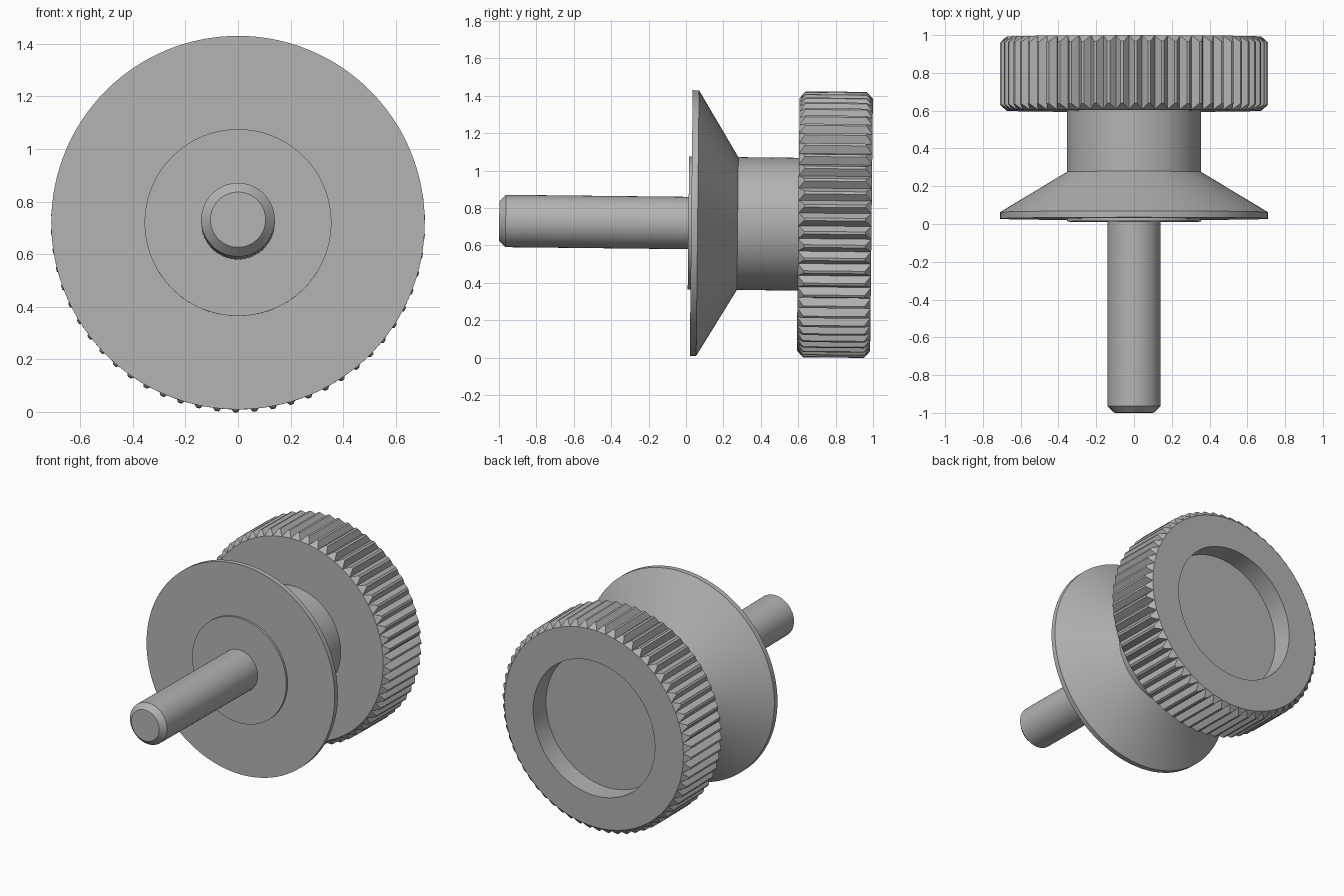
import bpy, bmesh, math

cube = bpy.data.objects.get("Cube")
if cube:
    bpy.data.objects.remove(cube)

TILT = -0.011          # the whole screw leans very slightly
AXIS_HEIGHT = 0.72
TEETH = 62

steel = bpy.data.materials.new("grey_steel")
steel.use_nodes = True
GREY = (0.45, 0.45, 0.45, 1)
steel.diffuse_color = GREY
steel.node_tree.nodes["Principled BSDF"].inputs["Base Color"].default_value = GREY


def ring(bm, y, r, count, offset=0.0):
    """Circle of vertices around the y axis; angle 0 points straight down."""
    step = 2 * math.pi / count
    return [bm.verts.new((r * math.sin((i + offset) * step), y,
                          -r * math.cos((i + offset) * step)))
            for i in range(count)]


def bridge(bm, a, b):
    n = len(a)
    for i in range(n):
        j = (i + 1) % n
        bm.faces.new((a[i], a[j], b[j], b[i]))


def finish(bm, name):
    bmesh.ops.recalc_face_normals(bm, faces=bm.faces)
    mesh = bpy.data.meshes.new(name)
    bm.to_mesh(mesh)
    bm.free()
    mesh.materials.append(steel)
    obj = bpy.data.objects.new(name, mesh)
    bpy.context.collection.objects.link(obj)
    obj.location.z = AXIS_HEIGHT
    obj.rotation_euler.x = TILT
    bpy.ops.object.select_all(action='DESELECT')
    obj.select_set(True)
    bpy.context.view_layer.objects.active = obj
    bpy.ops.object.shade_smooth_by_angle(angle=math.radians(25))
    return obj


def lathe(name, profile, count=128):
    """Closed turned part from (y, radius) points."""
    bm = bmesh.new()
    rings = [ring(bm, y, r, count) for y, r in profile]
    for a, b in zip(rings, rings[1:]):
        bridge(bm, a, b)
    bm.faces.new(rings[0])
    bm.faces.new(rings[-1])
    return finish(bm, name)


# Turned parts: pin with chamfered tip, hub, conical flange
lathe("pin", [(-0.999, 0.105), (-0.964, 0.14), (0.05, 0.14)], 64)
lathe("hub", [(0.013, 0.355), (0.61, 0.355)])
lathe("flange", [(0.028, 0.71), (0.062, 0.71), (0.276, 0.355)])


def knurled_knob(front, back, root, crest, chamfer, recess, depth):
    """Wheel with V-grooved rim, chamfered tooth ends and a round back recess."""
    bm = bmesh.new()
    half_flat = 0.1
    ends = []
    for y, inner in ((front, front + chamfer), (back, back - chamfer)):
        roots = ring(bm, y, root, TEETH, -0.62)
        left = ring(bm, inner, crest, TEETH, -0.12 - half_flat)
        right = ring(bm, inner, crest, TEETH, -0.12 + half_flat)
        ends.append((roots, left, right))
        for i in range(TEETH):          # chamfer at the end of each tooth
            bm.faces.new((roots[i], roots[(i + 1) % TEETH], right[i], left[i]))
    (r0, a0, b0), (r1, a1, b1) = ends
    for i in range(TEETH):              # flank, crest, flank
        j = (i + 1) % TEETH
        bm.faces.new((r0[i], a0[i], a1[i], r1[i]))
        bm.faces.new((a0[i], b0[i], b1[i], a1[i]))
        bm.faces.new((b0[i], r0[j], r1[j], b1[i]))
    bm.faces.new(r0)
    rim = ring(bm, back, recess, TEETH, -0.62)
    floor = ring(bm, back - depth, recess, TEETH, -0.62)
    bridge(bm, r1, rim)
    bridge(bm, rim, floor)
    bm.faces.new(floor)
    return finish(bm, "knurled_knob")


knurled_knob(0.6, 0.992, 0.675, 0.711, 0.032, 0.46, 0.14)
